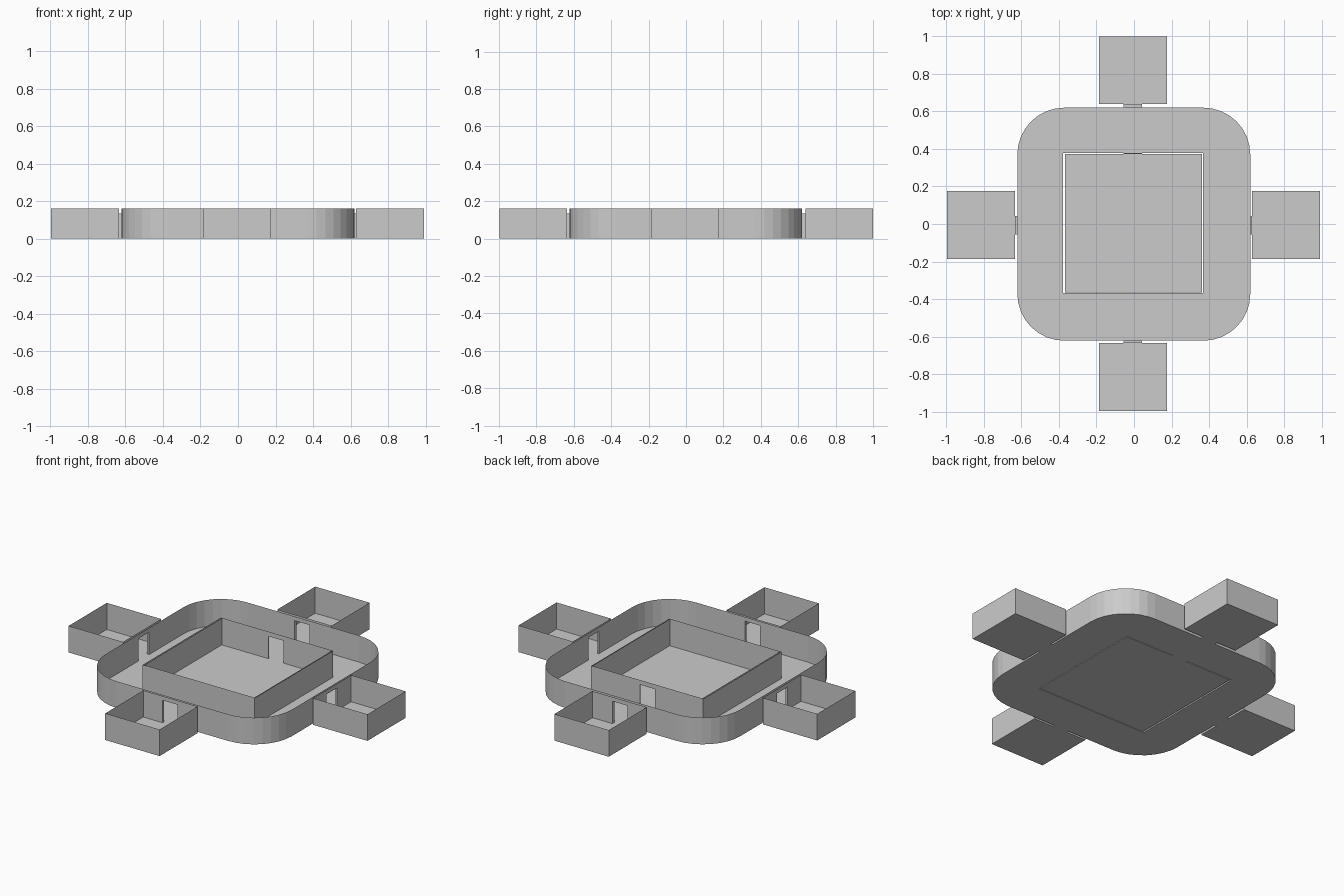
import bpy, bmesh, math

cube = bpy.data.objects.get("Cube")
if cube:
    bpy.data.objects.remove(cube, do_unlink=True)

HEIGHT = 0.16          # wall height
DOOR_H = 0.135         # door height
DOOR = (-0.057, 0.043)  # door span along its wall

grey = bpy.data.materials.new("plain grey")
grey.use_nodes = True
grey.diffuse_color = (0.6, 0.6, 0.6, 1)
grey.node_tree.nodes["Principled BSDF"].inputs["Base Color"].default_value = (0.6, 0.6, 0.6, 1)


def finish(name, bm):
    bmesh.ops.remove_doubles(bm, verts=bm.verts, dist=0.0005)
    mesh = bpy.data.meshes.new(name)
    bm.to_mesh(mesh)
    bm.free()
    mesh.materials.append(grey)
    obj = bpy.data.objects.new(name, mesh)
    bpy.context.collection.objects.link(obj)


def face(bm, points):
    bm.faces.new([bm.verts.new(p) for p in points])


def panel(bm, a, b, low=0, high=HEIGHT):
    face(bm, [(*a, low), (*b, low), (*b, high), (*a, high)])


def wall(bm, a, b, door=False):
    """Thin wall from a to b, with an optional doorway."""
    if not door:
        panel(bm, a, b)
        return
    axis = 0 if abs(b[0] - a[0]) > abs(b[1] - a[1]) else 1
    jambs = []
    for d in sorted(DOOR, reverse=b[axis] < a[axis]):
        p = list(a)
        p[axis] = d
        jambs.append(tuple(p))
    panel(bm, a, jambs[0])
    panel(bm, jambs[0], jambs[1], DOOR_H, HEIGHT)
    panel(bm, jambs[1], b)


def rectangle(x0, y0, x1, y1):
    return [(x0, y0), (x1, y0), (x1, y1), (x0, y1)]


def walls(bm, outline, doors):
    for i, a in enumerate(outline):
        wall(bm, a, outline[(i + 1) % len(outline)], i in doors)


def room(name, x0, y0, x1, y1, door):
    """Open-topped room; door index 0-3 is front, +x, back, -x."""
    bm = bmesh.new()
    outline = rectangle(x0, y0, x1, y1)
    face(bm, [(x, y, 0) for x, y in outline])
    walls(bm, outline, [door])
    finish(name, bm)


def passage(name, near, far, along_y):
    """Short door frame joining two doorways."""
    bm = bmesh.new()
    lo, hi = DOOR
    ring = [(lo, 0), (hi, 0), (hi, DOOR_H), (lo, DOOR_H)]
    for (s, z), (t, w) in zip(ring, ring[1:] + ring[:1]):
        quad = [(s, near, z), (t, near, w), (t, far, w), (s, far, z)]
        face(bm, quad if along_y else [(q, p, r) for p, q, r in quad])
    finish(name, bm)


# Central room
room("central_room", -0.369, -0.364, 0.363, 0.373, 2)

# Corridor around it: rounded outer wall, square inner wall, floor between
LOW, HIGH, RADIUS, STEPS = -0.622, 0.62, 0.25, 8
outer = []
for k, (sx, sy) in enumerate([(1, 1), (-1, 1), (-1, -1), (1, -1)]):
    cx = HIGH - RADIUS if sx > 0 else LOW + RADIUS
    cy = HIGH - RADIUS if sy > 0 else LOW + RADIUS
    for i in range(STEPS + 1):
        t = math.pi / 2 * (k + i / STEPS)
        outer.append((cx + RADIUS * math.cos(t), cy + RADIUS * math.sin(t)))
inner = rectangle(-0.378, -0.368, 0.368, 0.378)

bm = bmesh.new()
edges = []
for loop in (outer, inner):
    vs = [bm.verts.new((x, y, 0)) for x, y in loop]
    edges += [bm.edges.new((v, vs[i - 1])) for i, v in enumerate(vs)]
bmesh.ops.triangle_fill(bm, use_beauty=True, use_dissolve=False, edges=edges, normal=(0, 0, 1))
walls(bm, outer, [(STEPS + 1) * k + STEPS for k in range(4)])
walls(bm, inner, [2])
finish("corridor", bm)

# Side rooms
S0, S1 = -0.186, 0.176
room("front_room", S0, -0.997, S1, -0.635, 2)
room("back_room", S0, 0.639, S1, 1.0, 0)
room("left_room", 0.63, S0, 0.992, S1, 3)
room("right_room", -0.997, S0, -0.635, S1, 1)

# Passages between the doorways
passage("front_passage", -0.635, LOW, True)
passage("back_passage", HIGH, 0.639, True)
passage("left_passage", HIGH, 0.63, False)
passage("right_passage", -0.635, LOW, False)
passage("central_passage", 0.373, 0.378, True)
